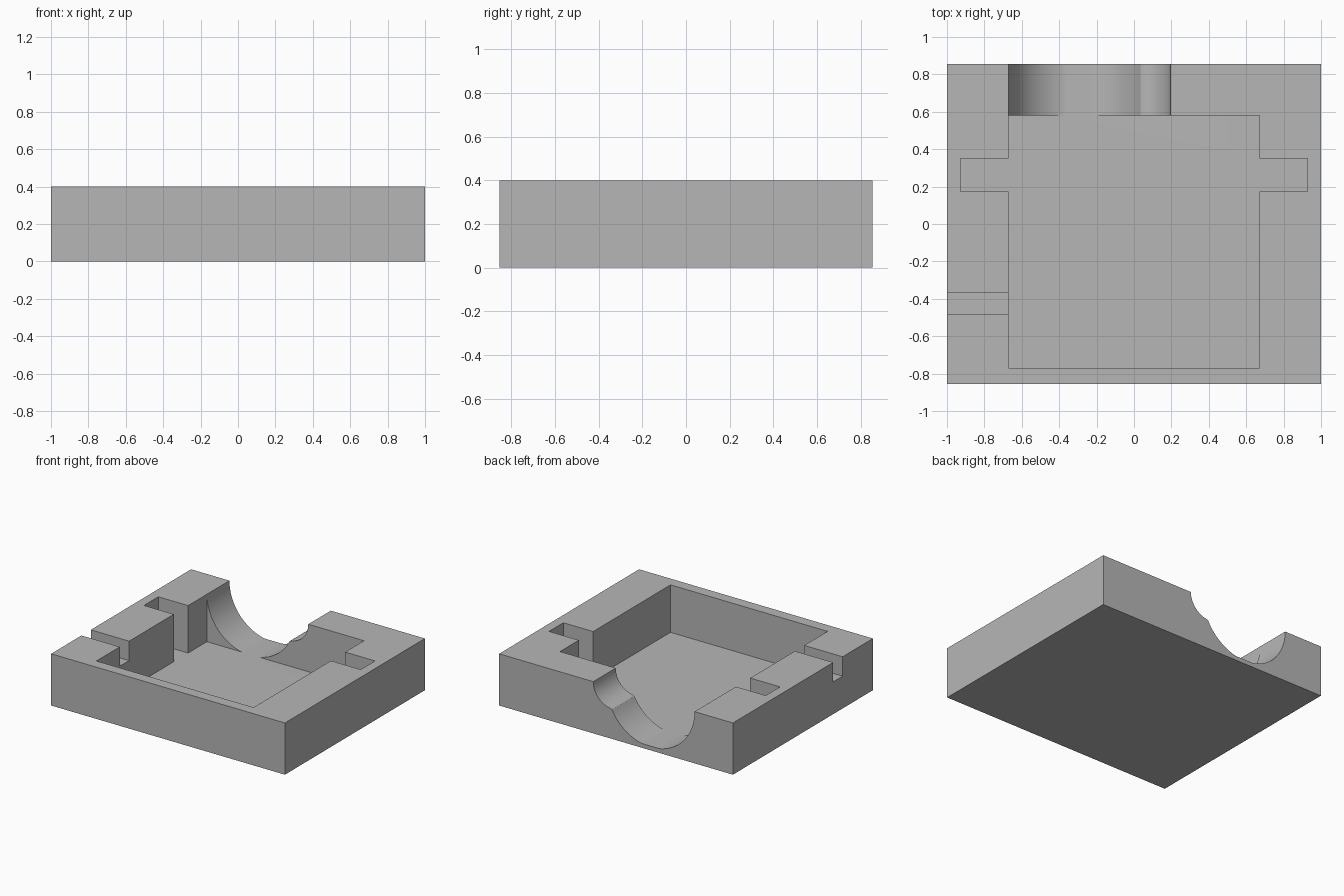
import bpy, bmesh, math
from mathutils import Vector

cube = bpy.data.objects.get("Cube")
if cube:
    bpy.data.objects.remove(cube, do_unlink=True)

TOP, FLOOR, ABOVE = 0.4, 0.033, 0.5
SIDE, BACK_WALL = 0.672, 0.58

grey = bpy.data.materials.new("plain grey")
grey.use_nodes = True
colour = (0.47, 0.47, 0.47, 1)
grey.diffuse_color = colour
grey.node_tree.nodes["Principled BSDF"].inputs["Base Color"].default_value = colour


def prism(name, outline, sweep):
    """Extrude a closed outline of 3D points along the sweep vector."""
    bm = bmesh.new()
    face = bm.faces.new([bm.verts.new(p) for p in outline])
    out = bmesh.ops.extrude_face_region(bm, geom=[face])
    moved = [v for v in out["geom"] if isinstance(v, bmesh.types.BMVert)]
    bmesh.ops.translate(bm, verts=moved, vec=Vector(sweep))
    bmesh.ops.recalc_face_normals(bm, faces=bm.faces)
    mesh = bpy.data.meshes.new(name)
    bm.to_mesh(mesh)
    bm.free()
    mesh.materials.append(grey)
    obj = bpy.data.objects.new(name, mesh)
    bpy.context.collection.objects.link(obj)
    return obj


def box(name, x0, x1, y0, y1, z0, z1):
    corners = [(x0, y0, z0), (x1, y0, z0), (x1, y1, z0), (x0, y1, z0)]
    return prism(name, corners, (0, 0, z1 - z0))


# Solid tray block
tray = box("tray_block", -1, 1, -0.855, 0.855, 0, TOP)

# Main pocket with a slot in each side wall
half = [(SIDE, -0.77), (SIDE, 0.175), (0.927, 0.175), (0.927, 0.35),
        (SIDE, 0.35), (SIDE, BACK_WALL)]
plan = half + [(-x, y) for x, y in reversed(half)]
pocket = prism("pocket_cutter", [(x, y, FLOOR) for x, y in plan], (0, 0, ABOVE - FLOOR))

# Narrow channel through the right wall
channel = box("channel_cutter", -1.1, -0.6, -0.485, -0.37, 0.25, ABOVE)

# Two joined round cradles in the back wall, held above the floor
big_x, big_r = -0.297, 0.375
small_x, small_r = 0.027, 0.168
meet = math.acos((0.035 - big_x) / big_r)
start = math.acos((0.035 - small_x) / small_r)
profile = [(-SIDE, ABOVE)]
STEPS = 48
for i in range(STEPS + 1):
    a = math.pi + (math.pi - meet) * i / STEPS
    profile.append((big_x + big_r * math.cos(a),
                    max(FLOOR, TOP + big_r * math.sin(a))))
for i in range(1, 17):
    a = -start * (1 - i / 16)
    profile.append((small_x + small_r * math.cos(a), TOP + small_r * math.sin(a)))
profile.append((small_x + small_r, ABOVE))
cradle = prism("cradle_cutter", [(x, BACK_WALL - 0.05, z) for x, z in profile], (0, 0.4, 0))

# Cut the recesses and bake the result
for cutter in (pocket, channel, cradle):
    cut = tray.modifiers.new(cutter.name, "BOOLEAN")
    cut.operation, cut.solver, cut.object = "DIFFERENCE", "EXACT", cutter
    cutter.hide_render = True

bpy.context.view_layer.update()
graph = bpy.context.evaluated_depsgraph_get()
baked = bpy.data.meshes.new_from_object(tray.evaluated_get(graph))
tray.modifiers.clear()
tray.data = baked
for cutter in (pocket, channel, cradle):
    bpy.data.objects.remove(cutter, do_unlink=True)

# Smooth the round cradles, keep the other edges crisp
bpy.ops.object.select_all(action="DESELECT")
tray.select_set(True)
bpy.context.view_layer.objects.active = tray
bpy.ops.object.shade_smooth_by_angle(angle=math.radians(25))
